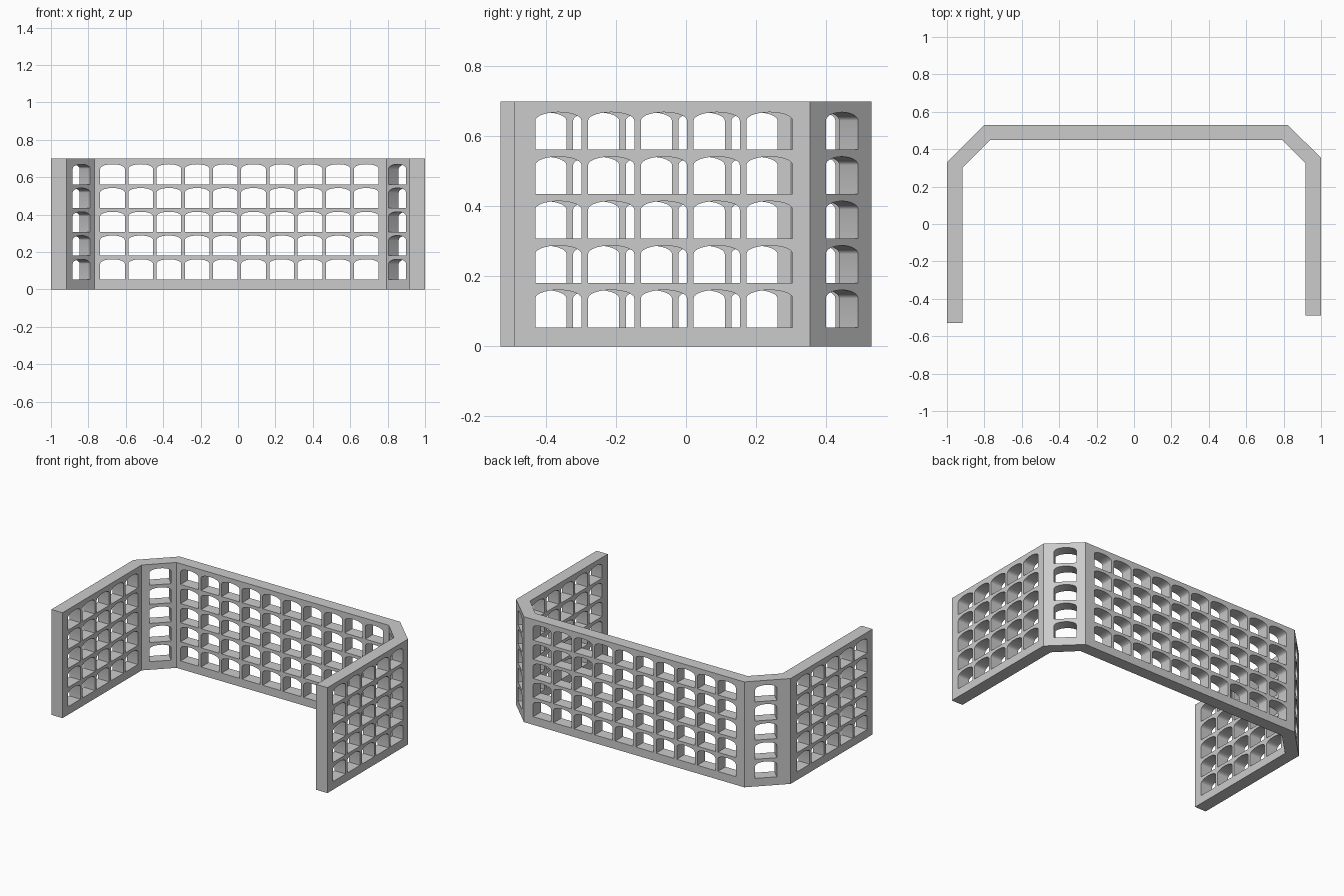
import bpy, bmesh, math
from mathutils import Vector, Matrix

if "Cube" in bpy.data.objects:
    bpy.data.objects.remove(bpy.data.objects["Cube"])

HEIGHT = 0.70
OPEN_W, OPEN_H, RISE = 0.132, 0.107, 0.024
PITCH, ROW_PITCH, SILL, ROWS = 0.1508, 0.127, 0.054, 5

stone = bpy.data.materials.new("light grey stone")
stone.use_nodes = True
stone.diffuse_color = (0.6, 0.6, 0.6, 1)
stone.node_tree.nodes["Principled BSDF"].inputs["Base Color"].default_value = (0.6, 0.6, 0.6, 1)


def add_prism(bm, points, offset):
    """Closed prism from a flat outline pushed along an offset."""
    face = bm.faces.new([bm.verts.new(p) for p in points])
    moved = bmesh.ops.extrude_face_region(bm, geom=[face], use_keep_orig=True)
    verts = [g for g in moved["geom"] if isinstance(g, bmesh.types.BMVert)]
    bmesh.ops.translate(bm, verts=verts, vec=offset)


def make_object(name, bm):
    bmesh.ops.recalc_face_normals(bm, faces=bm.faces)
    mesh = bpy.data.meshes.new(name)
    bm.to_mesh(mesh)
    bm.free()
    mesh.materials.append(stone)
    obj = bpy.data.objects.new(name, mesh)
    bpy.context.collection.objects.link(obj)
    return obj


def arch_outline(steps=14):
    """Opening with straight jambs and a shallow curved head."""
    half, spring = OPEN_W / 2, OPEN_H - RISE
    pts = [(-half, 0), (half, 0)]
    for i in range(steps + 1):
        a = math.pi * i / steps
        pts.append((half * math.cos(a), spring + RISE * math.sin(a)))
    return pts


def add_openings(bm, centre, angle, count):
    """Grid of arch cutters through a wall running along the given angle."""
    turn = Matrix.Rotation(math.radians(angle), 3, "Z")
    for col in range(count):
        for row in range(ROWS):
            x = (col - (count - 1) / 2) * PITCH
            z = SILL + row * ROW_PITCH
            pts = [turn @ Vector((x + u, -0.055, z + v)) + Vector(centre)
                   for u, v in arch_outline()]
            add_prism(bm, pts, turn @ Vector((0, 0.11, 0)))


# Wall body: outer outline, then back along the inner outline
outer = [(-1, -0.53), (-1, 0.33), (-0.80, 0.53), (0.82, 0.53), (1, 0.355), (1, -0.49)]
inner = [(0.918, -0.49), (0.918, 0.325), (0.793, 0.45), (-0.767, 0.45),
         (-0.918, 0.30), (-0.918, -0.53)]
bm = bmesh.new()
add_prism(bm, [(x, y, 0) for x, y in outer + inner], Vector((0, 0, HEIGHT)))
wall = make_object("arcade_wall", bm)

# Arched openings in the back, the two sides and the two corner walls
bm = bmesh.new()
add_openings(bm, (0.0075, 0.49, 0), 0, 10)
add_openings(bm, (-0.96, -0.106, 0), 90, 5)
add_openings(bm, (0.96, -0.063, 0), 90, 5)
add_openings(bm, (-0.865, 0.408, 0), 45, 1)
add_openings(bm, (0.878, 0.417, 0), -45, 1)
cutter = make_object("opening_cutter", bm)
cutter.hide_render = True

cut = wall.modifiers.new("openings", "BOOLEAN")
cut.operation, cut.solver, cut.object = "DIFFERENCE", "EXACT", cutter

# Apply the cut and drop the helper
graph = bpy.context.evaluated_depsgraph_get()
wall_mesh = bpy.data.meshes.new_from_object(wall.evaluated_get(graph))
wall.modifiers.clear()
wall.data = wall_mesh
bpy.data.objects.remove(cutter)

# Smooth arch heads, crisp corners
bpy.context.view_layer.objects.active = wall
wall.select_set(True)
bpy.ops.object.shade_smooth_by_angle(angle=math.radians(30))
